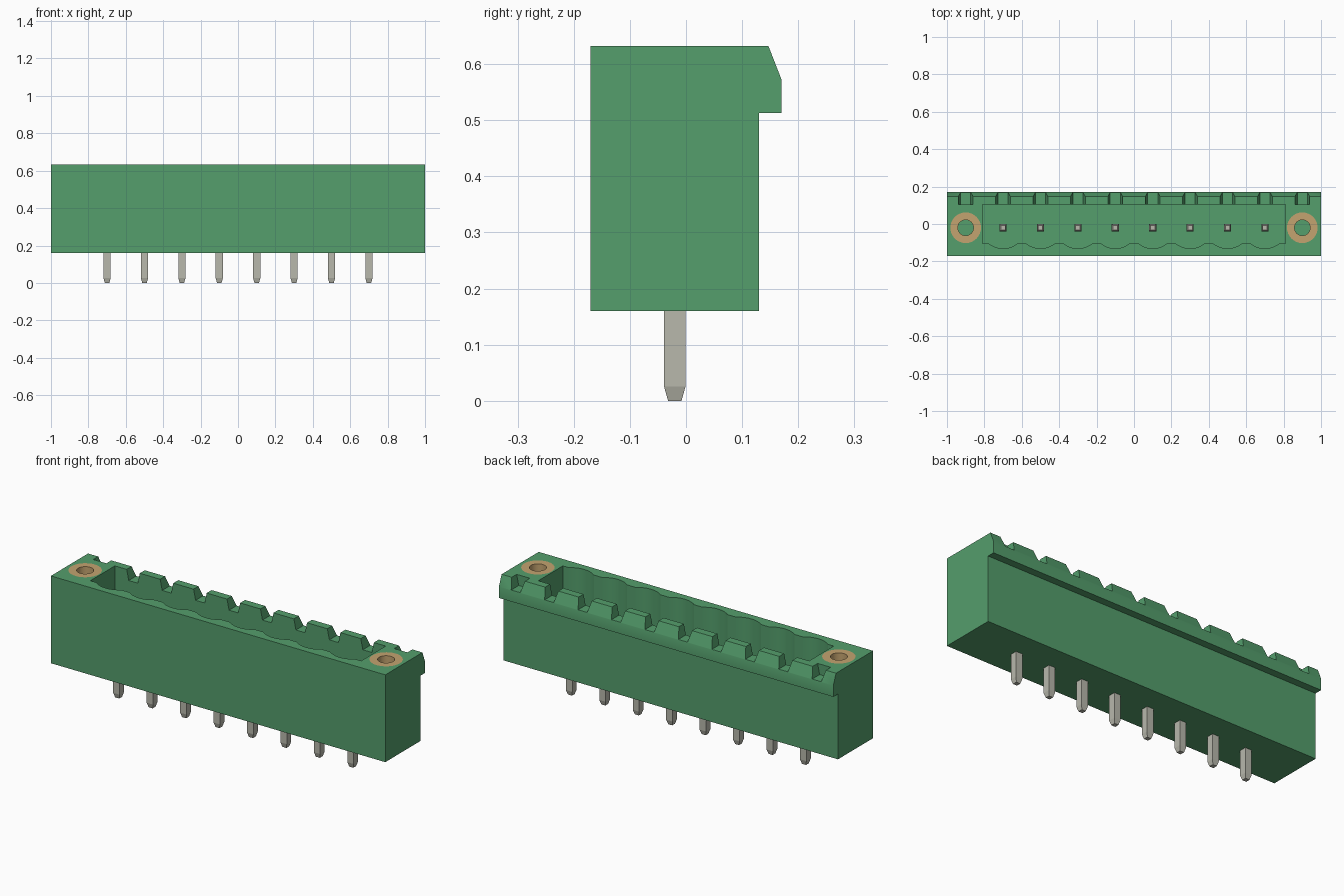
import bpy, bmesh, math
from mathutils import Matrix

if "Cube" in bpy.data.objects:
    bpy.data.objects.remove(bpy.data.objects["Cube"])


def material(name, rgb):
    m = bpy.data.materials.new(name)
    m.use_nodes = True
    m.diffuse_color = (*rgb, 1)
    bsdf = m.node_tree.nodes["Principled BSDF"]
    bsdf.inputs["Base Color"].default_value = (*rgb, 1)
    bsdf.inputs["Roughness"].default_value = 0.6
    return m


GREEN = material("green plastic", (0.089, 0.342, 0.150))
STEEL = material("tinned metal", (0.479, 0.479, 0.413))
BRASS = material("brass", (0.552, 0.371, 0.162))

PITCH, PINS = 0.2, 8
PIN_Y = -0.02
TOP, BASE, FLOOR = 0.632, 0.16, 0.24
BACK_WALL = 0.105


def finish(bm, name, mat):
    bmesh.ops.recalc_face_normals(bm, faces=bm.faces)
    mesh = bpy.data.meshes.new(name)
    bm.to_mesh(mesh)
    bm.free()
    mesh.materials.append(mat)
    ob = bpy.data.objects.new(name, mesh)
    bpy.context.collection.objects.link(ob)
    return ob


def prism(name, points, offset, mat):
    """Extrude a closed outline of 3D points by an offset vector."""
    bm = bmesh.new()
    face = bm.faces.new([bm.verts.new(p) for p in points])
    ext = bmesh.ops.extrude_face_region(bm, geom=[face])
    verts = [g for g in ext["geom"] if isinstance(g, bmesh.types.BMVert)]
    bmesh.ops.translate(bm, verts=verts, vec=offset)
    return finish(bm, name, mat)


def lathe(name, profile, x, y, mat, steps=32):
    """Closed (radius, z) profile turned around a vertical axis."""
    bm = bmesh.new()
    rings = []
    for i in range(steps):
        a = math.tau * i / steps
        rings.append([bm.verts.new((x + r * math.cos(a), y + r * math.sin(a), z))
                      for r, z in profile])
    n = len(profile)
    for i in range(steps):
        p, q = rings[i], rings[(i + 1) % steps]
        for j in range(n):
            k = (j + 1) % n
            bm.faces.new((p[j], q[j], q[k], p[k]))
    return finish(bm, name, mat)


def smooth(ob):
    bpy.ops.object.select_all(action='DESELECT')
    ob.select_set(True)
    bpy.context.view_layer.objects.active = ob
    bpy.ops.object.shade_smooth_by_angle(angle=math.radians(30))


def cut(ob, cutter):
    cutter.hide_render = True
    mod = ob.modifiers.new("cut", 'BOOLEAN')
    mod.operation, mod.solver, mod.object = 'DIFFERENCE', 'EXACT', cutter
    bpy.context.view_layer.objects.active = ob
    bpy.ops.object.modifier_apply(modifier=mod.name)
    bpy.data.objects.remove(cutter)


# Housing: side profile with the latch lip along the back
side = [(-0.17, BASE), (0.13, BASE), (0.13, 0.513), (0.17, 0.513),
        (0.17, 0.573), (0.147, TOP), (-0.17, TOP)]
housing = prism("housing", [(-1, y, z) for y, z in side], (2, 0, 0), GREEN)

pin_xs = [(i - (PINS - 1) / 2) * PITCH for i in range(PINS)]

# Socket: rectangular pocket with a scalloped front wall
half, sag = 0.075, 0.026
radius = (half ** 2 + sag ** 2) / (2 * sag)
sweep = math.asin(half / radius)
outline = [(0.81, BACK_WALL), (-0.81, BACK_WALL), (-0.81, -0.105)]
for x in pin_xs:
    for k in range(11):
        a = sweep * (k / 5 - 1)
        outline.append((x + radius * math.sin(a),
                        -0.105 - sag + radius * (1 - math.cos(a))))
outline.append((0.81, -0.105))
cut(housing, prism("socket_cutter", [(x, y, FLOOR) for x, y in outline],
                   (0, 0, 0.6), GREEN))

# Tapered notches through the back rim
for i in range(PINS + 2):
    x = (i - (PINS + 1) / 2) * PITCH
    start = BACK_WALL if i in (0, PINS + 1) else BACK_WALL - 0.03
    z0, z1 = 0.575, 0.69
    w0, w1 = 0.027, 0.052
    pts = [(x - w0, start, z0), (x + w0, start, z0),
           (x + w1, start, z1), (x - w1, start, z1)]
    cut(housing, prism("notch_cutter", pts, (0, 0.2, 0), GREEN))

# Screw inserts at both ends
INSERT_BASE = 0.33
for label, x in (("right", -0.9), ("left", 0.9)):
    disc = [(x + 0.082 * math.cos(math.tau * i / 32),
             PIN_Y + 0.082 * math.sin(math.tau * i / 32), INSERT_BASE)
            for i in range(32)]
    cut(housing, prism("insert_cutter", disc, (0, 0, 0.5), GREEN))
    smooth(lathe(label + "_threaded_insert",
                 [(0.042, INSERT_BASE), (0.082, INSERT_BASE),
                  (0.082, TOP), (0.042, TOP)], x, PIN_Y, BRASS))
smooth(housing)

# Square contact pins, tapered at both ends
PIN_TOP, H, TIP = 0.48, 0.019, 0.012
for n, x in enumerate(pin_xs):
    bm = bmesh.new()
    loops = []
    for z, h in ((0, TIP), (0.025, H), (PIN_TOP - 0.025, H), (PIN_TOP, TIP)):
        loops.append([bm.verts.new((x + sx * h, PIN_Y + sy * h, z))
                      for sx, sy in ((-1, -1), (1, -1), (1, 1), (-1, 1))])
    for lo, hi in zip(loops, loops[1:]):
        for j in range(4):
            k = (j + 1) % 4
            bm.faces.new((lo[j], lo[k], hi[k], hi[j]))
    bm.faces.new(loops[0])
    bm.faces.new(loops[-1])
    finish(bm, f"contact_pin_{n + 1}", STEEL)
